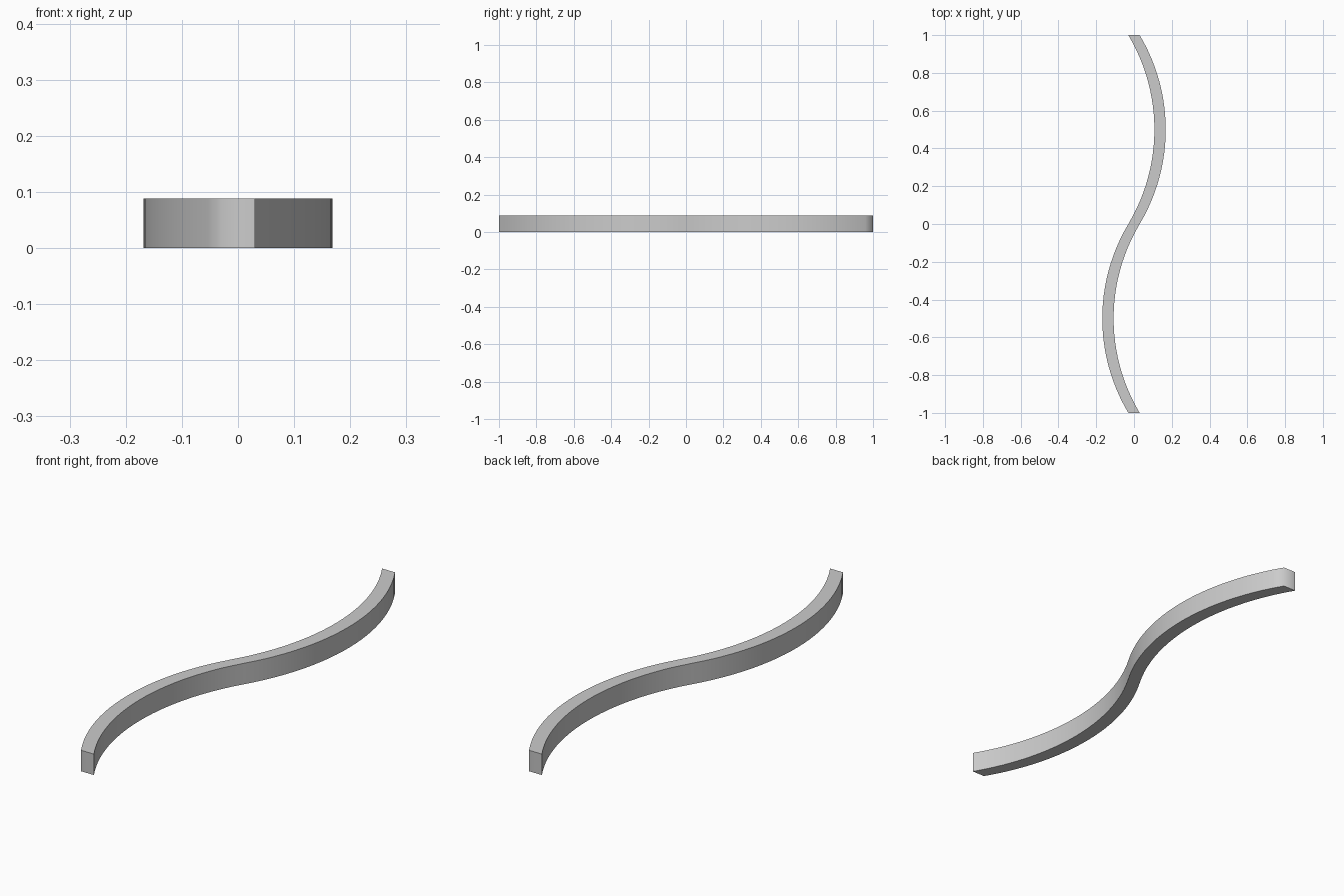
import bpy, bmesh, math

if "Cube" in bpy.data.objects:
    bpy.data.objects.remove(bpy.data.objects["Cube"])

HALF_W, HEIGHT, SAG, N = 0.03, 0.088, 0.138, 24
R = (0.25 + SAG * SAG) / (2 * SAG)


def centre_x(y):
    """Two mirrored circular arcs forming an S."""
    x = math.sqrt(R * R - (abs(y) - 0.5) ** 2) - (R - SAG)
    return math.copysign(x, y)


# S-shaped outline, constant width along x so the ends are cut square to y
ys = [i / N for i in range(-N, N + 1)]
bm = bmesh.new()
left = [bm.verts.new((centre_x(y) - HALF_W, y, 0)) for y in ys]
right = [bm.verts.new((centre_x(y) + HALF_W, y, 0)) for y in ys]
for i in range(len(ys) - 1):
    bm.faces.new((left[i], right[i], right[i + 1], left[i + 1]))

# Raise the outline into a solid bar
geom = bmesh.ops.extrude_face_region(bm, geom=bm.faces[:])["geom"]
top = [g for g in geom if isinstance(g, bmesh.types.BMVert)]
bmesh.ops.translate(bm, verts=top, vec=(0, 0, HEIGHT))
bmesh.ops.recalc_face_normals(bm, faces=bm.faces[:])

mesh = bpy.data.meshes.new("curved_bar")
bm.to_mesh(mesh)
bm.free()
bar = bpy.data.objects.new("curved_bar", mesh)
bpy.context.collection.objects.link(bar)

# Smooth sides, crisp top and bottom rims
bpy.context.view_layer.objects.active = bar
bar.select_set(True)
bpy.ops.object.shade_smooth_by_angle(angle=math.radians(65))
